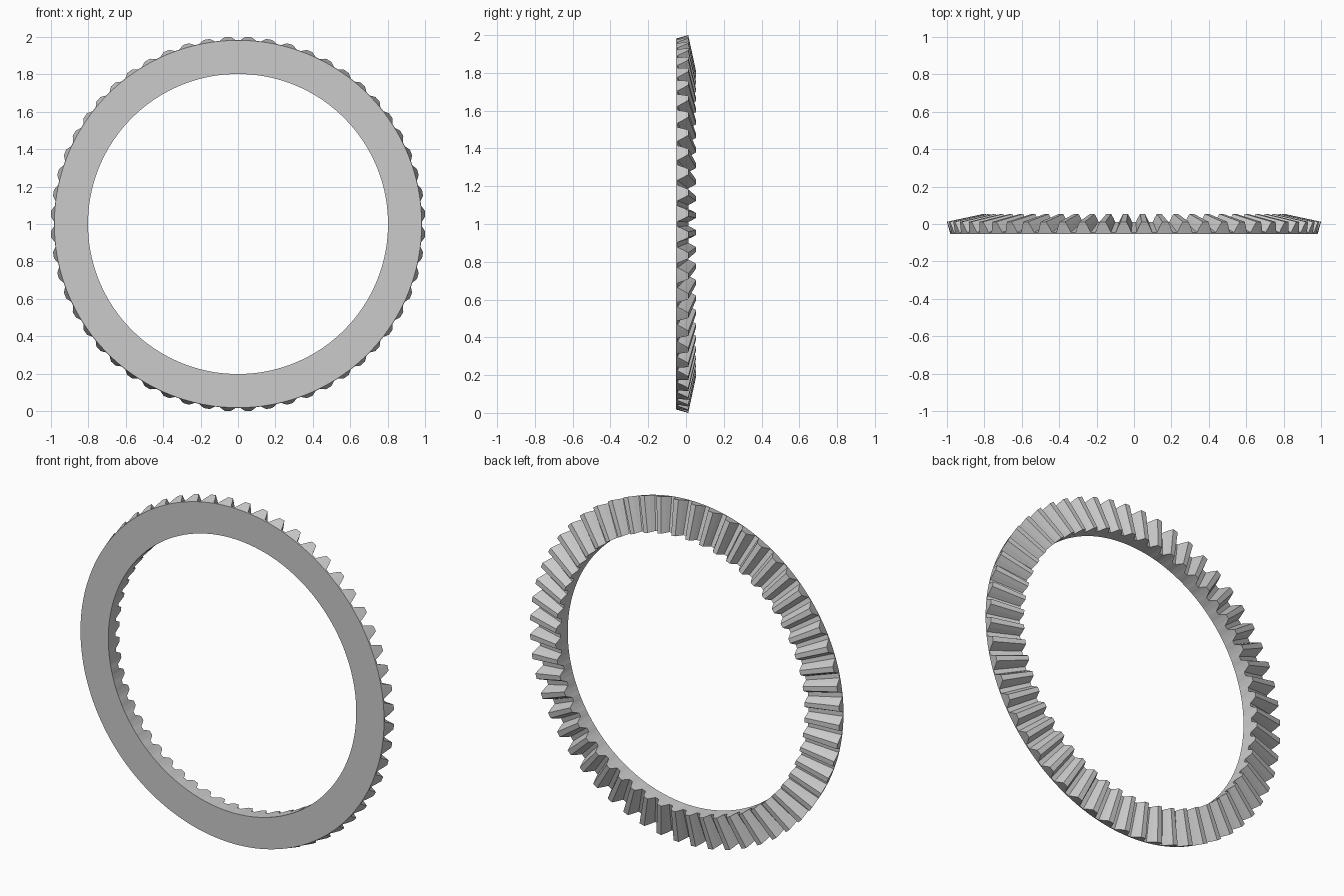
import bpy, bmesh
from math import sin, cos, pi
from mathutils import Vector

cube = bpy.data.objects.get("Cube")
if cube:
    bpy.data.objects.remove(cube, do_unlink=True)

TEETH = 56
PITCH = 2 * pi / TEETH

# Cross-section corners as (radius, depth)
FRONT_OUT, FRONT_IN = Vector((0.982, -0.053)), Vector((0.802, -0.053))
ROOT_OUT, TIP_OUT = Vector((0.984, -0.045)), Vector((1.001, 0.012))
ROOT_IN, TIP_IN = Vector((0.802, 0.012)), Vector((0.806, 0.054))

# Tooth outline: (offset in pitches, height from root to tip)
half = [(0.38, 0), (0.27, 0.5), (0.14, 1)]
outline = [(-o, h) for o, h in half] + [(o, h) for o, h in reversed(half)]

# Sweep the toothed section around the axis
bm = bmesh.new()
rings = []
for k in range(TEETH):
    for offset, h in outline:
        a = (k + 0.5 + offset) * PITCH
        section = (FRONT_OUT, ROOT_OUT.lerp(TIP_OUT, h),
                   ROOT_IN.lerp(TIP_IN, h), FRONT_IN)
        rings.append([bm.verts.new((r * sin(a), y, 1 + r * cos(a)))
                      for r, y in section])
for i, ring in enumerate(rings):
    following = rings[(i + 1) % len(rings)]
    for j in range(4):
        n = (j + 1) % 4
        bm.faces.new((ring[j], ring[n], following[n], following[j]))
bmesh.ops.recalc_face_normals(bm, faces=bm.faces)

mesh = bpy.data.meshes.new("bevel_gear_ring")
bm.to_mesh(mesh)
bm.free()
gear = bpy.data.objects.new("bevel_gear_ring", mesh)
bpy.context.collection.objects.link(gear)

# Plain grey metal
grey = bpy.data.materials.new("light_grey")
grey.use_nodes = True
color = (0.6, 0.6, 0.6, 1)
grey.diffuse_color = color
grey.node_tree.nodes["Principled BSDF"].inputs["Base Color"].default_value = color
mesh.materials.append(grey)
